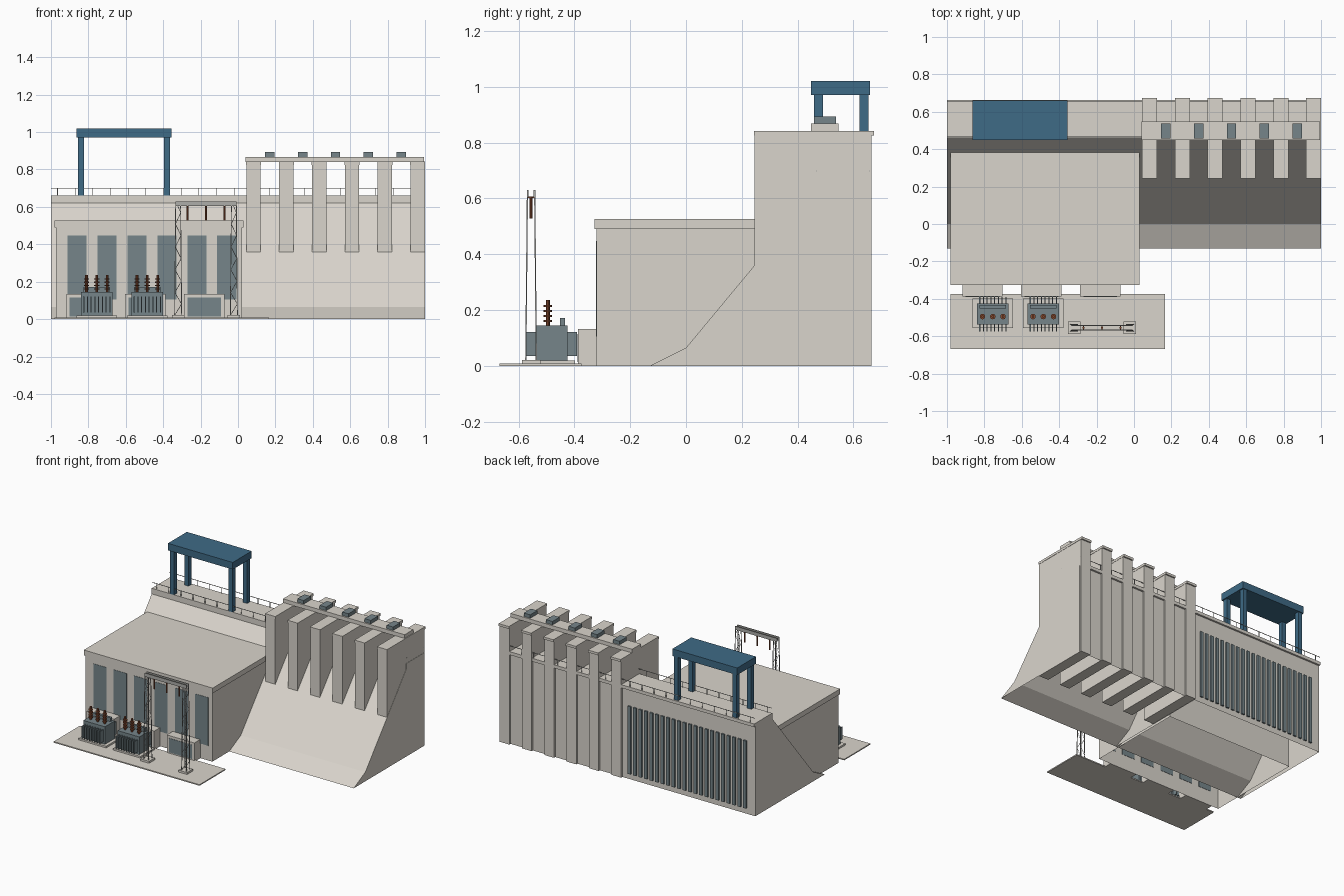
import bpy, bmesh, math
from mathutils import Vector

if "Cube" in bpy.data.objects:
    bpy.data.objects.remove(bpy.data.objects["Cube"])


def material(name, rgb):
    m = bpy.data.materials.new(name)
    m.diffuse_color = (*rgb, 1)
    m.use_nodes = True
    m.node_tree.nodes["Principled BSDF"].inputs["Base Color"].default_value = m.diffuse_color
    return m


CONCRETE = material("concrete", (0.70, 0.665, 0.605))
SLATE = material("slate_steel", (0.18, 0.235, 0.255))
BLUE = material("crane_blue", (0.049, 0.145, 0.24))
RUST = material("rust_ceramic", (0.24, 0.07, 0.03))
GREY = material("galvanised_steel", (0.42, 0.42, 0.40))


class Part:
    """Collects simple solids into one named object."""

    def __init__(self, name, mat):
        self.name, self.mat, self.bm = name, mat, bmesh.new()

    def box(self, x0, x1, y0, y1, z0, z1):
        vs = bmesh.ops.create_cube(self.bm, size=1)["verts"]
        for v in vs:
            v.co = Vector((x0 + (v.co.x + .5) * (x1 - x0),
                           y0 + (v.co.y + .5) * (y1 - y0),
                           z0 + (v.co.z + .5) * (z1 - z0)))
        return self

    def bar(self, a, b, r, sides=4):
        a, b = Vector(a), Vector(b)
        d = b - a
        vs = bmesh.ops.create_cone(self.bm, cap_ends=True, segments=sides, radius1=r,
                                   radius2=r, depth=d.length)["verts"]
        q = d.to_track_quat('Z', 'Y')
        for v in vs:
            v.co = q @ v.co + (a + b) / 2
        return self

    def extrude_x(self, profile, x0, x1):
        base = self.bm.faces.new([self.bm.verts.new((x0, y, z)) for y, z in profile])
        new = bmesh.ops.extrude_face_region(self.bm, geom=[base], use_keep_orig=True)["geom"]
        for v in new:
            if isinstance(v, bmesh.types.BMVert):
                v.co.x = x1
        return self

    def done(self, open_base=False):
        bmesh.ops.recalc_face_normals(self.bm, faces=self.bm.faces)
        if open_base:
            low = [f for f in self.bm.faces if all(v.co.z < 1e-4 for v in f.verts)]
            bmesh.ops.delete(self.bm, geom=low, context='FACES')
        me = bpy.data.meshes.new(self.name)
        self.bm.to_mesh(me)
        self.bm.free()
        me.materials.append(self.mat)
        ob = bpy.data.objects.new(self.name, me)
        bpy.context.collection.objects.link(ob)


# Dam body as hollow shells with a sloping downstream face, in two stretches
PROFILE = [(-.13, 0), (0, .065), (.245, .36), (.46, .62), (.46, .637), (.65, .637), (.65, 0)]
Part("intake_dam", CONCRETE).extrude_x(PROFILE, -1, .04).done(True)
Part("spillway", CONCRETE).extrude_x(PROFILE, .04, 1).done(True)
Part("crest_slab", CONCRETE).box(-1, 1, .46, .663, .637, .66).done()

# Spillway piers with caps, service bridge and gate hoists
piers = Part("spillway_piers", CONCRETE)
caps = Part("pier_caps", CONCRETE)
hoists = Part("gate_hoists", SLATE)
for i in range(6):
    x = .083 + i * .1755
    piers.box(x - .038, x + .038, .245, .664, 0, .828)
    caps.box(x - .040, x + .040, .243, .673, .825, .842)
    if i < 5:
        hoists.box(x + .0625, x + .1125, .458, .538, .868, .893)
piers.done()
caps.done()
hoists.done()
Part("service_bridge", CONCRETE).box(.04, .995, .448, .547, .84, .868).done()

# Trash rack bars on the upstream face
rack = Part("trash_rack", SLATE)
for i in range(22):
    x = -.922 + i * .0432
    rack.box(x - .011, x + .011, .645, .661, .04, .52)
rack.done()

# Crest railings
rail = Part("railings", GREY)
for y in (.468, .657):
    rail.box(-1, 1, y - .0015, y + .0015, .697, .700)
    for i in range(21):
        x = -.965 + i * .0945
        rail.box(x - .0015, x + .0015, y - .0015, y + .0015, .66, .698)
rail.done()

# Gantry crane
crane = Part("gantry_crane", BLUE).box(-.864, -.355, .448, .66, .97, 1.02)
for x in (-.84, -.38):
    for y in (.475, .638):
        crane.box(x - .016, x + .016, y - .016, y + .016, .66, .97)
crane.done()

# Powerhouse with roof and tall windows
Part("powerhouse", CONCRETE).box(-.972, .022, -.32, .385, 0, .49).done(True)
Part("powerhouse_roof", CONCRETE).box(-.982, .03, -.327, .39, .49, .527).done()
windows = Part("powerhouse_windows", SLATE)
for i in range(6):
    x = -.86 + i * .16
    windows.box(x - .051, x + .051, -.322, -.318, .105, .447)
windows.done()

# Ground-level annexes with door panels
annex = Part("annexes", CONCRETE)
doors = Part("annex_doors", SLATE)
for x in (-.81, -.495, -.18):
    annex.box(x - .108, x + .108, -.387, -.32, 0, .133)
    doors.box(x - .09, x + .09, -.389, -.384, .015, .115)
annex.done()
doors.done()

# Yard and transformers
Part("yard_slab", CONCRETE).box(-.98, .165, -.668, -.375, 0, .008).done()
plinth = Part("transformer_plinths", CONCRETE)
tank = Part("transformer_tanks", SLATE)
fins = Part("transformer_radiators", SLATE)
bush = Part("transformer_bushings", RUST)
for cx in (-.755, -.485):
    plinth.box(cx - .108, cx + .108, -.555, -.398, .008, .02)
    tank.box(cx - .085, cx + .085, -.536, -.425, .02, .145)
    tank.box(cx - .07, cx + .07, -.452, -.434, .145, .172)
    for i in range(8):
        x = cx - .07 + i * .02
        fins.box(x - .003, x + .003, -.575, -.536, .035, .122)
        fins.box(x - .003, x + .003, -.425, -.39, .035, .122)
    for dx in (-.055, 0, .055):
        x = cx + dx
        bush.bar((x, -.495, .145), (x, -.495, .237), .007, 8)
        for k in range(4):
            z = .158 + k * .018
            bush.bar((x, -.495, z), (x, -.495, z + .006), .015, 10)
for p in (plinth, tank, fins, bush):
    p.done()

# Lattice line gantry with hanging insulators
feet = Part("tower_footings", CONCRETE)
lattice = Part("lattice_gantry", GREY)
CY, TOP = -.555, .63


def corner(cx, sx, sy, z):
    w = .019 - .006 * z / TOP
    return (cx + sx * w, CY + sy * w, z)


for cx in (-.32, -.022):
    feet.box(cx - .033, cx + .033, CY - .033, CY + .033, .008, .022)
    for sy in (-1, 1):
        for sx in (-1, 1):
            lattice.bar(corner(cx, sx, sy, .02), corner(cx, sx, sy, TOP), .003)
        for j in range(10):
            z0, z1 = .02 + j * .061, .02 + (j + 1) * .061
            s = 1 if j % 2 else -1
            lattice.bar(corner(cx, s, sy, z0), corner(cx, -s, sy, z1), .0015)
for y in (CY - .012, CY + .012):
    lattice.box(-.335, -.007, y - .003, y + .003, .605, .63)
feet.done()
lattice.done()
strings = Part("hanging_insulators", RUST)
for x in (-.27, -.171, -.072):
    strings.bar((x, CY, .605), (x, CY, .528), .0055, 8)
    strings.box(x - .003, x + .003, CY - .013, CY + .013, .601, .607)
strings.done()
